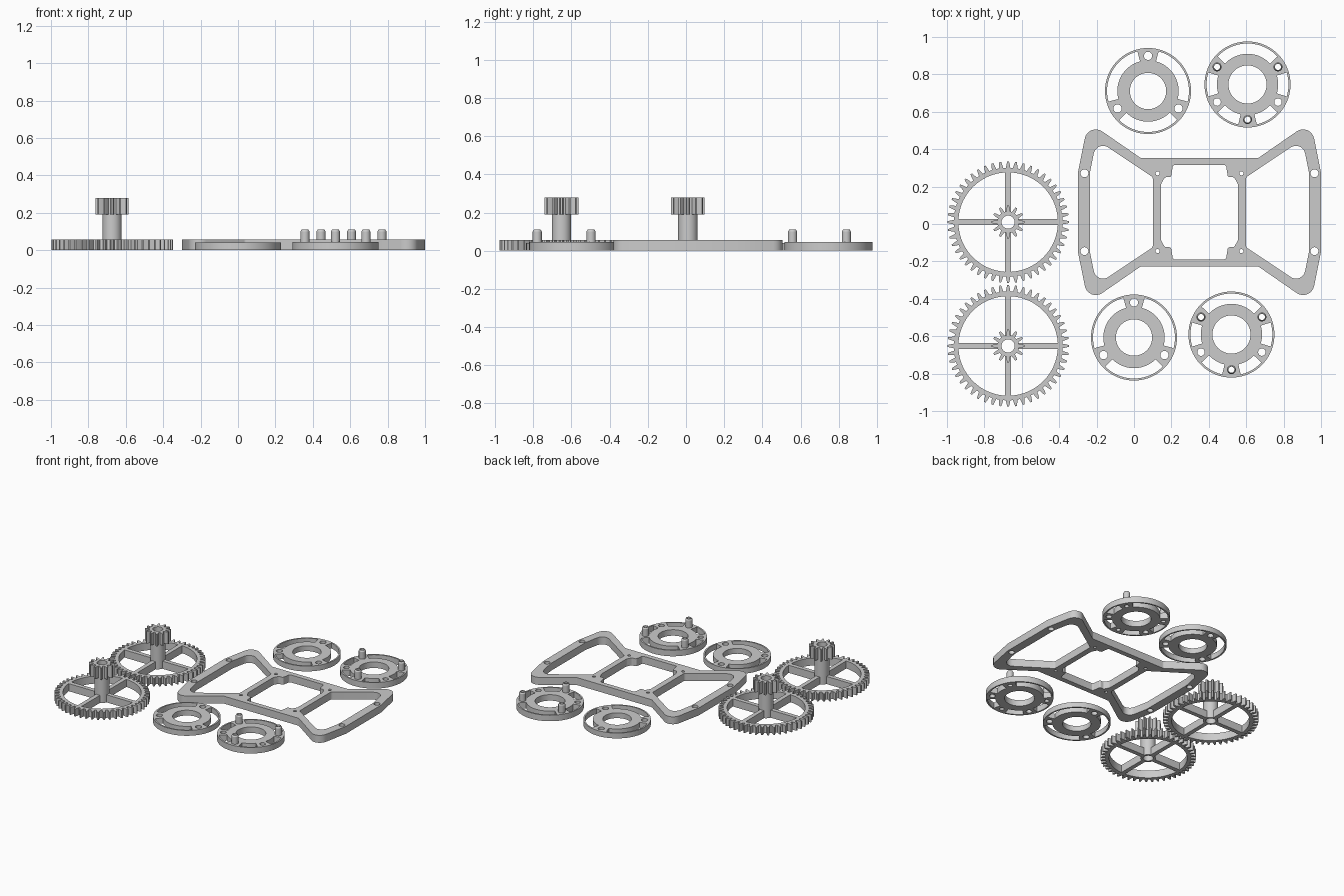
import bpy, bmesh
from math import sin, cos, pi, tan, radians, sqrt, asin
from mathutils import Vector, Matrix

if "Cube" in bpy.data.objects:
    bpy.data.objects.remove(bpy.data.objects["Cube"])


def finish(bm, name, loc):
    bmesh.ops.remove_doubles(bm, verts=bm.verts, dist=1e-5)
    bmesh.ops.recalc_face_normals(bm, faces=bm.faces)
    me = bpy.data.meshes.new(name)
    bm.to_mesh(me)
    bm.free()
    ob = bpy.data.objects.new(name, me)
    ob.location = loc
    bpy.context.collection.objects.link(ob)
    bpy.ops.object.select_all(action='DESELECT')
    ob.select_set(True)
    bpy.context.view_layer.objects.active = ob
    bpy.ops.object.shade_smooth_by_angle(angle=radians(25))
    return ob


def plate(name, loops, height, loc):
    """Extruded flat outline; inner loops become holes."""
    cu = bpy.data.curves.new(name, 'CURVE')
    cu.dimensions, cu.fill_mode, cu.extrude = '2D', 'BOTH', height / 2
    for pts in loops:
        sp = cu.splines.new('POLY')
        sp.points.add(len(pts) - 1)
        for p, (x, y) in zip(sp.points, pts):
            p.co = (x, y, 0, 1)
        sp.use_cyclic_u = True
    tmp = bpy.data.objects.new(name + "_curve", cu)
    bpy.context.collection.objects.link(tmp)
    me = bpy.data.meshes.new_from_object(
        tmp.evaluated_get(bpy.context.evaluated_depsgraph_get()))
    bm = bmesh.new()
    bm.from_mesh(me)
    bpy.data.objects.remove(tmp)
    bpy.data.curves.remove(cu)
    bpy.data.meshes.remove(me)
    bmesh.ops.translate(bm, verts=bm.verts, vec=(0, 0, height / 2))
    return finish(bm, name, loc)


def arc(r, a0, a1, n, cx=0, cy=0):
    return [(cx + r * cos(a0 + (a1 - a0) * i / n),
             cy + r * sin(a0 + (a1 - a0) * i / n)) for i in range(n + 1)]


def circle(r, n=48, cx=0, cy=0):
    return arc(r, 0, 2 * pi, n, cx, cy)[:-1]


def fillet(pts, n=8):
    """Round each (x, y, radius) corner of a closed polygon."""
    out = []
    for i, (x, y, r) in enumerate(pts):
        p = Vector((x, y))
        if r == 0:
            out.append((x, y))
            continue
        u = (Vector(pts[i - 1][:2]) - p).normalized()
        v = (Vector(pts[(i + 1) % len(pts)][:2]) - p).normalized()
        half = u.angle(v) / 2
        c = p + (u + v).normalized() * r / sin(half)
        a = p + u * (r / tan(half)) - c
        b = p + v * (r / tan(half)) - c
        sweep = a.angle_signed(b)
        for k in range(n + 1):
            w = a.copy()
            w.rotate(Matrix.Rotation(-sweep * k / n, 2))
            out.append(tuple(c + w))
    return out


def mirror_y(h):
    return h + [(x, -y, r) for x, y, r in reversed(h)]


def mirror_xy(q):
    return mirror_y(q + [(-x, y, r) for x, y, r in reversed(q)])


# Chassis frame: flared outline, two end windows, stepped centre window
outline = fillet(mirror_xy([(.65, .21, 0), (.595, .484, .06), (.313, .289, .02)]))
centre = fillet(mirror_xy([(.206, .15, .03), (.185, .187, .012), (.152, .187, .012), (.142, .252, .012)]))
window = fillet(mirror_y([(.586, .21, 0), (.55, .388, .05), (.249, .187, .022)]))
loops = [outline, centre, window, [(-x, y) for x, y in window]]
for sx in (-1, 1):
    for sy in (-1, 1):
        loops.append(circle(.021, 24, sx * .615, sy * .208))
        loops.append(circle(.011, 16, sx * .224, sy * .208))
plate("chassis_frame", loops, .056, (.35, .063, 0))


# Compound gears: spoked wheel, shaft and pinion
def teeth(n, root, tip):
    pitch = 2 * pi / n
    prof = [(-.31, root), (-.22, (root + tip) / 2), (-.11, tip),
            (.11, tip), (.22, (root + tip) / 2), (.31, root)]
    return [(r * cos(pitch * (i + f) + pi / 2), r * sin(pitch * (i + f) + pi / 2))
            for i in range(n) for f, r in prof]


def quadrant(k, w=.016, r0=.051, r1=.266):
    a, b, s = asin(w / r1), asin(w / r0), k * pi / 2
    return arc(r1, s + a, s + pi / 2 - a, 16) + arc(r0, s + pi / 2 - b, s + b, 8)


for i, gy in enumerate((.01, -.652), 1):
    plate(f"gear_wheel_{i}", [teeth(48, .291, .325), circle(.035, 32)] +
          [quadrant(k) for k in range(4)], .057, (-.673, gy, 0))
    plate(f"gear_shaft_{i}", [circle(.051, 40), circle(.035, 32)], .133, (-.673, gy, .057))
    plate(f"gear_pinion_{i}", [teeth(12, .058, .088), circle(.035, 32)], .09, (-.673, gy, .19))


# Hub rings: thin rim, bored hub and pads between slots
def slot(d0, d1):
    a, b = radians(d0), radians(d1)
    n = max(6, int((d1 - d0) / 5))
    return arc(.219, a, b, n) + arc(.164, b, a, n)


def at(deg, r=.188):
    return r * cos(radians(deg)), r * sin(radians(deg))


for i, (x, y) in enumerate(((.075, .711), (0, -.607)), 1):
    loops = [circle(.23, 96), circle(.097, 64)]
    for d in (90, 210, 330):
        loops += [slot(d + 15, d + 105), circle(.022, 24, *at(d))]
    plate(f"socket_ring_{i}", loops, .04, (x, y, 0))


# Hollow locating peg with a chamfered tip
def peg(name, loc):
    bm = bmesh.new()
    prof = [(.016, 0), (.024, 0), (.024, .055), (.018, .065), (.016, .065)]
    vs = [bm.verts.new((r, 0, z)) for r, z in prof]
    es = [bm.edges.new((vs[k - 1], vs[k])) for k in range(len(vs))]
    bmesh.ops.spin(bm, geom=vs + es, cent=(0, 0, 0), axis=(0, 0, 1),
                   angle=2 * pi, steps=24)
    finish(bm, name, loc)


for i, (x, y) in enumerate(((.607, .746), (.521, -.591)), 1):
    loops = [circle(.23, 96), circle(.102, 64), slot(43, 137), slot(-17, 17),
             slot(163, 197), slot(223, 257), slot(283, 317)]
    for d in (30, 150, 270):
        loops.append(circle(.016, 24, *at(d)))
        px, py = at(d)
        peg(f"peg_{i}_{d}", (x + px, y + py, .045))
    for d in (210, 330):
        loops.append(circle(.02, 24, *at(d)))
    plate(f"peg_ring_{i}", loops, .045, (x, y, 0))
